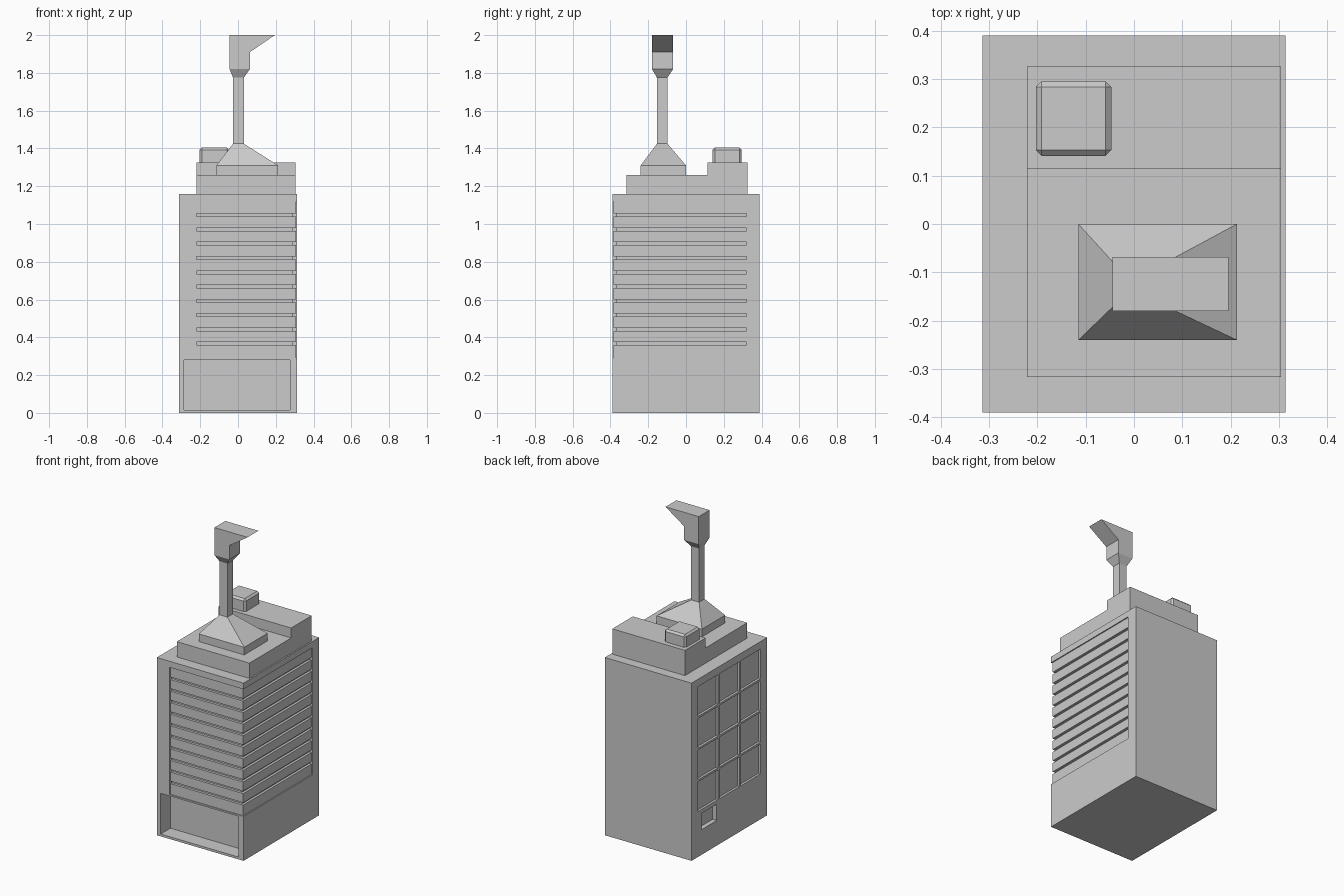
import bpy
import bmesh

if "Cube" in bpy.data.objects:
    bpy.data.objects.remove(bpy.data.objects["Cube"], do_unlink=True)

grey = bpy.data.materials.new("concrete_grey")
grey.use_nodes = True
COLOUR = (0.6, 0.6, 0.6, 1)
grey.diffuse_color = COLOUR
grey.node_tree.nodes["Principled BSDF"].inputs["Base Color"].default_value = COLOUR


def finish(name, bm):
    bmesh.ops.recalc_face_normals(bm, faces=bm.faces)
    mesh = bpy.data.meshes.new(name)
    bm.to_mesh(mesh)
    bm.free()
    mesh.materials.append(grey)
    obj = bpy.data.objects.new(name, mesh)
    bpy.context.collection.objects.link(obj)
    return obj


def loft(bm, rings):
    """Closed solid through rings with equal point counts."""
    loops = [[bm.verts.new(p) for p in ring] for ring in rings]
    n = len(loops[0])
    for a, b in zip(loops, loops[1:]):
        for i in range(n):
            j = (i + 1) % n
            bm.faces.new((a[i], a[j], b[j], b[i]))
    bm.faces.new(loops[0][::-1])
    bm.faces.new(loops[-1])


def rect(x0, x1, y0, y1, z):
    return [(x0, y0, z), (x1, y0, z), (x1, y1, z), (x0, y1, z)]


def box(bm, x0, x1, y0, y1, z0, z1):
    loft(bm, [rect(x0, x1, y0, y1, z0), rect(x0, x1, y0, y1, z1)])


def corner_band(bm, depth, z0, z1):
    """L-shaped band wrapping the front and +x faces."""
    x0, y1, out = -0.22, 0.32, 0.05
    xi, yi = W - depth, -D + depth
    plan = [(x0, -D - out), (W + out, -D - out), (W + out, y1),
            (xi, y1), (xi, yi), (x0, yi)]
    loft(bm, [[(x, y, z) for x, y in plan] for z in (z0, z1)])


def cut(target, name, bm):
    cutter = finish(name, bm)
    cutter.hide_render = True
    mod = target.modifiers.new(name, 'BOOLEAN')
    mod.operation = 'DIFFERENCE'
    mod.solver = 'EXACT'
    mod.object = cutter
    bpy.context.view_layer.objects.active = target
    bpy.ops.object.modifier_apply(modifier=name)
    bpy.data.objects.remove(cutter, do_unlink=True)


# Main tower block
W, D, H = 0.313, 0.39, 1.16
bm = bmesh.new()
box(bm, -W, W, -D, D, 0, H)
tower = finish("tower_block", bm)

# Shallow wraparound recess, then the slots between floors
bm = bmesh.new()
corner_band(bm, 0.007, 0.29, 1.12)
cut(tower, "floor_band_cutter", bm)
bm = bmesh.new()
for i in range(10):
    z = 0.367 + i * 0.0755
    corner_band(bm, 0.023, z - 0.008, z + 0.008)
cut(tower, "floor_slot_cutter", bm)

# Street front recess
bm = bmesh.new()
box(bm, -0.285, 0.275, -D - 0.1, -D + 0.1, 0.015, 0.28)
cut(tower, "entrance_cutter", bm)

# Window grid and small low window on the -x side
bm = bmesh.new()
for col in range(3):
    for row in range(4):
        y, z = -0.22 + col * 0.22, 0.393 + row * 0.207
        box(bm, -W - 0.1, -W + 0.015, y - 0.103, y + 0.103, z - 0.097, z + 0.097)
box(bm, -W - 0.1, -W + 0.03, 0.13, 0.286, 0.164, 0.27)
cut(tower, "window_cutter", bm)

# Stepped roof storey
bm = bmesh.new()
steps = [(-0.316, H), (0.326, H), (0.326, 1.325), (0.114, 1.325),
         (0.114, 1.26), (-0.316, 1.26)]
loft(bm, [[(x, y, z) for y, z in steps] for x in (-0.221, 0.304)])
finish("roof_storey", bm)

# Chamfered rooftop unit
bm = bmesh.new()
box(bm, -0.203, -0.047, 0.141, 0.295, 1.325, 1.405)
edges = [e for e in bm.edges if max(v.co.z for v in e.verts) > 1.4]
bmesh.ops.bevel(bm, geom=edges, offset=0.012, segments=1, affect='EDGES')
finish("rooftop_unit", bm)

# Sign plinth, tapering to a pole with a flared top
pole = (-0.026, 0.031, -0.154, -0.098)
base = (-0.115, 0.213, -0.24, 0)
head = (-0.044, 0.063, -0.18, -0.068)
bm = bmesh.new()
loft(bm, [rect(*base, 1.26), rect(*base, 1.31), rect(*pole, 1.425),
          rect(*pole, 1.775), rect(*head, 1.82)])
finish("sign_pole", bm)

# Sign head with its pointed overhang
bm = bmesh.new()
outline = [(-0.044, 1.82), (0.063, 1.82), (0.063, 1.91), (0.195, 2), (-0.044, 2)]
loft(bm, [[(x, y, z) for x, z in outline] for y in head[2:]])
finish("sign_head", bm)
